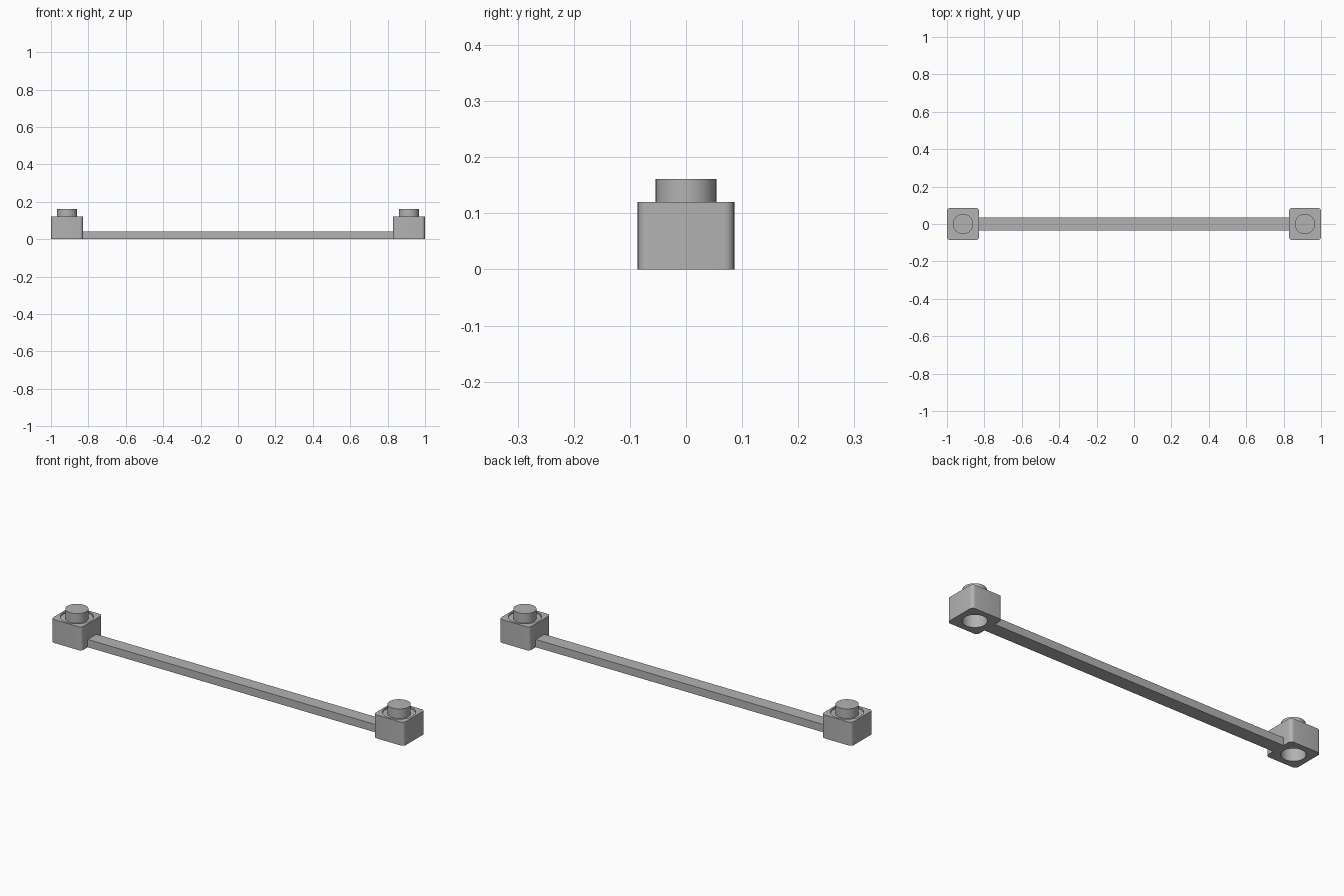
import bpy, bmesh, math

if "Cube" in bpy.data.objects:
    bpy.data.objects.remove(bpy.data.objects["Cube"])

grey = bpy.data.materials.new("light_grey")
grey.diffuse_color = (0.45, 0.45, 0.45, 1)
grey.use_nodes = True
grey.node_tree.nodes["Principled BSDF"].inputs["Base Color"].default_value = grey.diffuse_color

HALF = 0.086       # half width of an end block
CX = 1 - HALF      # block centre distance from the middle
TOP = 0.12


def finish(ob):
    ob.data.materials.append(grey)
    bpy.ops.object.select_all(action='DESELECT')
    bpy.context.view_layer.objects.active = ob
    ob.select_set(True)
    bpy.ops.object.shade_smooth_by_angle(angle=math.radians(30))


def cylinder(name, x, r, z0, z1):
    bpy.ops.mesh.primitive_cylinder_add(vertices=48, radius=r, depth=z1 - z0,
                                        location=(x, 0, (z0 + z1) / 2))
    ob = bpy.context.object
    ob.name = name
    return ob


def box(name, x, sx, sy, sz, corner=0):
    bm = bmesh.new()
    bmesh.ops.create_cube(bm, size=1)
    for v in bm.verts:
        v.co = (x + v.co.x * sx, v.co.y * sy, (v.co.z + 0.5) * sz)
    if corner:  # round the upright edges
        edges = [e for e in bm.edges
                 if abs(e.verts[0].co.z - e.verts[1].co.z) > sz / 2]
        bmesh.ops.bevel(bm, geom=edges, offset=corner, segments=6,
                        profile=0.5, affect='EDGES')
    me = bpy.data.meshes.new(name)
    bm.to_mesh(me)
    bm.free()
    ob = bpy.data.objects.new(name, me)
    bpy.context.collection.objects.link(ob)
    return ob


def cut(ob, cutter):
    mod = ob.modifiers.new("cut", 'BOOLEAN')
    mod.operation = 'DIFFERENCE'
    mod.solver = 'EXACT'
    mod.object = cutter
    bpy.context.view_layer.objects.active = ob
    bpy.ops.object.modifier_apply(modifier="cut")
    bpy.data.objects.remove(cutter)


for side, s in (("left", -1), ("right", 1)):
    x = s * CX
    # end block with a socket below and a shallow recess around the stud
    block = box(side + "_block", x, 2 * HALF, 2 * HALF, TOP, 0.018)
    cut(block, cylinder("socket_cutter", x, 0.056, -0.02, 0.08))
    cut(block, cylinder("recess_cutter", x, 0.077, TOP - 0.008, TOP + 0.02))
    finish(block)
    # round stud on top
    finish(cylinder(side + "_stud", x, 0.054, TOP - 0.012, 0.161))

# thin bar joining the blocks
finish(box("bar", 0, 2 * (1 - 2 * HALF) + 0.004, 0.07, 0.04))
